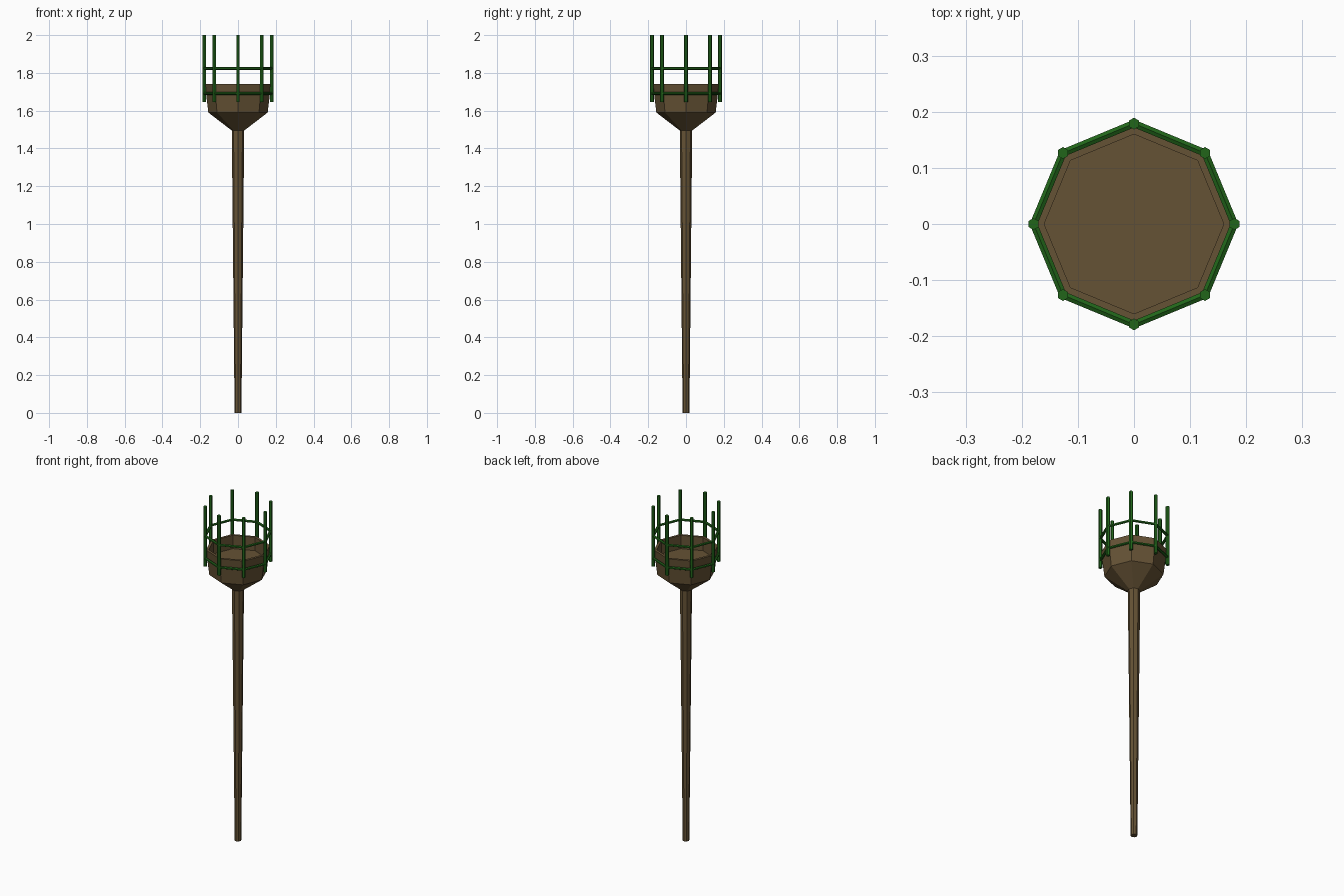
import bpy, bmesh, math
from mathutils import Vector

if "Cube" in bpy.data.objects:
    bpy.data.objects.remove(bpy.data.objects["Cube"])

N = 8


def material(name, color):
    m = bpy.data.materials.new(name)
    m.diffuse_color = color
    m.use_nodes = True
    m.node_tree.nodes["Principled BSDF"].inputs["Base Color"].default_value = m.diffuse_color
    return m


wood = material("brown_wood", (0.13, 0.085, 0.035, 1))
green = material("green_metal", (0.015, 0.13, 0.01, 1))


def finish(bm, name, mat):
    bmesh.ops.recalc_face_normals(bm, faces=bm.faces)
    me = bpy.data.meshes.new(name)
    bm.to_mesh(me)
    bm.free()
    me.materials.append(mat)
    ob = bpy.data.objects.new(name, me)
    bpy.context.collection.objects.link(ob)


def ring_point(r, z, i):
    a = 2 * math.pi * i / N
    return Vector((r * math.cos(a), r * math.sin(a), z))


def lathe(name, profile, mat):
    """Eight-sided solid from (radius, height) pairs, capped at both ends."""
    bm = bmesh.new()
    rings = [[bm.verts.new(ring_point(r, z, i)) for i in range(N)] for r, z in profile]
    for a, b in zip(rings, rings[1:]):
        for i in range(N):
            j = (i + 1) % N
            bm.faces.new((a[i], a[j], b[j], b[i]))
    bm.faces.new(rings[0][::-1])
    bm.faces.new(rings[-1])
    finish(bm, name, mat)


def rod(bm, p, q, r, sides=6):
    d = q - p
    rot = d.to_track_quat('Z', 'Y').to_matrix().to_4x4()
    rot.translation = (p + q) / 2
    bmesh.ops.create_cone(bm, cap_ends=True, segments=sides, radius1=r, radius2=r,
                          depth=d.length, matrix=rot)


# tapered pole
lathe("pole", [(0.018, 0), (0.033, 1.5)], wood)

# faceted bowl with recessed floor
lathe("bowl", [(0.033, 1.495), (0.157, 1.59), (0.175, 1.74), (0.16, 1.74), (0.16, 1.66)], wood)

# upright cage bars
bm = bmesh.new()
for i in range(N):
    rod(bm, ring_point(0.179, 1.645, i), ring_point(0.179, 2.0, i), 0.0105)
finish(bm, "cage_uprights", green)

# two horizontal hoops
for name, z in (("lower_hoop", 1.691), ("upper_hoop", 1.824)):
    bm = bmesh.new()
    for i in range(N):
        rod(bm, ring_point(0.179, z, i), ring_point(0.179, z, i + 1), 0.0075)
    finish(bm, name, green)
